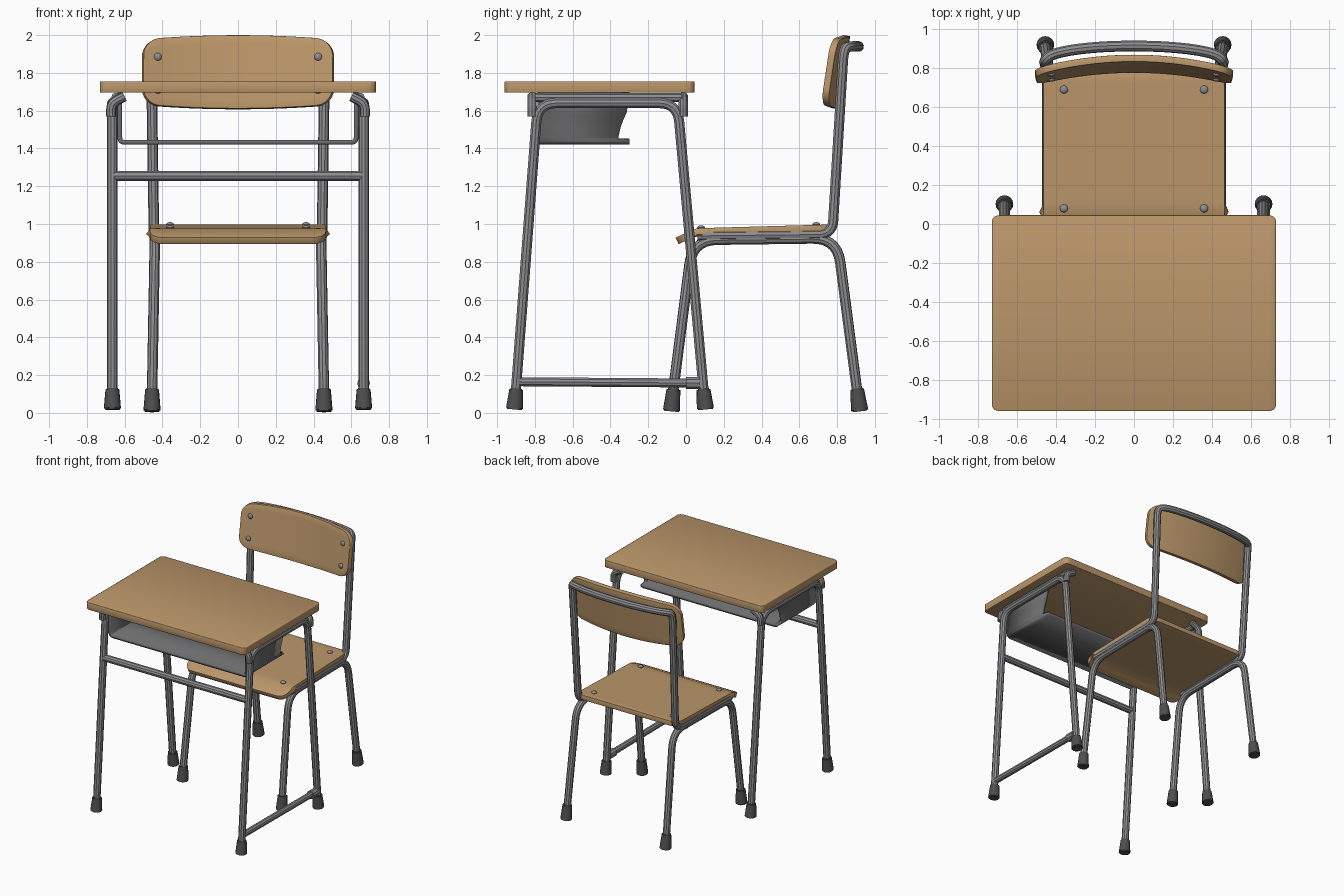
import bpy, bmesh, math
from mathutils import Vector

if "Cube" in bpy.data.objects:
    bpy.data.objects.remove(bpy.data.objects["Cube"], do_unlink=True)


def material(name, rgb, rough=0.5):
    m = bpy.data.materials.new(name)
    m.use_nodes = True
    m.diffuse_color = (*rgb, 1)
    bsdf = m.node_tree.nodes["Principled BSDF"]
    bsdf.inputs["Base Color"].default_value = (*rgb, 1)
    bsdf.inputs["Roughness"].default_value = rough
    return m


WOOD = material("light wood", (0.50, 0.31, 0.145))
STEEL = material("grey steel", (0.27, 0.265, 0.275))
TRAY = material("dark tray grey", (0.15, 0.15, 0.155))
RUBBER = material("black rubber", (0.075, 0.075, 0.077))
SIDES = (("left", 1), ("right", -1))


def activate(ob):
    bpy.ops.object.select_all(action="DESELECT")
    ob.select_set(True)
    bpy.context.view_layer.objects.active = ob


def finish(name, bm, mat):
    me = bpy.data.meshes.new(name)
    bm.to_mesh(me)
    bm.free()
    ob = bpy.data.objects.new(name, me)
    bpy.context.collection.objects.link(ob)
    me.materials.append(mat)
    activate(ob)
    bpy.ops.object.shade_smooth_by_angle(angle=math.radians(35))
    return ob


def fillet(points, r, steps=7):
    """Round the inner corners of a path."""
    pts = [Vector(p) for p in points]
    out = [pts[0]]
    for a, b, c in zip(pts, pts[1:], pts[2:]):
        p = b + (a - b).normalized() * min(r, (a - b).length * 0.49)
        q = b + (c - b).normalized() * min(r, (c - b).length * 0.49)
        for i in range(steps + 1):
            t = i / steps
            out.append(p * (1 - t) ** 2 + b * 2 * t * (1 - t) + q * t * t)
    return out + [pts[-1]]


def tube(name, points, radius=0.028, bend=0.1):
    cu = bpy.data.curves.new(name, "CURVE")
    cu.dimensions = "3D"
    cu.bevel_depth = radius
    cu.bevel_resolution = 3
    cu.use_fill_caps = True
    path = fillet(points, bend)
    sp = cu.splines.new("POLY")
    sp.points.add(len(path) - 1)
    for p, co in zip(sp.points, path):
        p.co = (*co, 1)
    ob = bpy.data.objects.new(name, cu)
    bpy.context.collection.objects.link(ob)
    cu.materials.append(STEEL)
    activate(ob)
    bpy.ops.object.convert(target="MESH")
    bpy.ops.object.shade_smooth_by_angle(angle=math.radians(35))
    return ob


def grid(name, rows, mat, thickness, bevel=0):
    """Skin rows of points into a sheet and thicken it behind its face."""
    bm = bmesh.new()
    vs = [[bm.verts.new(p) for p in row] for row in rows]
    for a, b in zip(vs, vs[1:]):
        for i in range(len(a) - 1):
            bm.faces.new((a[i], b[i], b[i + 1], a[i + 1]))
    ob = finish(name, bm, mat)
    sol = ob.modifiers.new("thickness", "SOLIDIFY")
    sol.thickness = thickness
    sol.offset = -1
    if bevel:
        bev = ob.modifiers.new("soft edge", "BEVEL")
        bev.width = bevel
        bev.segments = 2
        bev.limit_method = "ANGLE"
        bev.angle_limit = math.radians(50)
    return ob


def panel(name, half, lo, hi, r, place, thickness, cols=32, n=8, crown=0):
    """Round-cornered panel; place(u, v) bends it into position."""
    rows = []
    for i in range(cols + 1):
        u = -half * math.cos(math.pi * i / cols)
        over = max(0, abs(u) - (half - r))
        inset = r - math.sqrt(max(0, r * r - over * over))
        inset += crown * (u / half) ** 2
        a, b = lo + inset, hi - inset
        rows.append([place(u, a + (b - a) * j / n) for j in range(n + 1)])
    return grid(name, rows, WOOD, thickness, 0.006)


def foot(name, top, bottom):
    top, bottom = Vector(top), Vector(bottom)
    axis = top - bottom
    bm = bmesh.new()
    bmesh.ops.create_cone(bm, cap_ends=True, segments=16, radius1=0.046,
                          radius2=0.036, depth=axis.length)
    bmesh.ops.bevel(bm, geom=[e for e in bm.edges if abs(e.verts[0].co.z - e.verts[1].co.z) < 1e-4],
                    offset=0.006, segments=2, affect="EDGES")
    bm.transform(axis.to_track_quat("Z", "Y").to_matrix().to_4x4())
    bmesh.ops.translate(bm, verts=bm.verts, vec=(top + bottom) / 2)
    finish(name, bm, RUBBER)


def screw(name, at, flat):
    bm = bmesh.new()
    bmesh.ops.create_uvsphere(bm, u_segments=12, v_segments=8, radius=0.021)
    bmesh.ops.scale(bm, verts=bm.verts, vec=flat)
    bmesh.ops.translate(bm, verts=bm.verts, vec=at)
    finish(name, bm, STEEL)


# Desk top
panel("desk_top", 0.73, -0.96, 0.045, 0.035, lambda u, v: (u, v, 1.755), 0.06, n=1)

# Desk side frames, feet and top brackets
for side, s in SIDES:
    x = 0.665 * s
    tube(f"{side}_desk_frame", [(x, -0.902, 0.1), (x, -0.785, 1.64), (x, -0.045, 1.64), (x, 0.095, 0.1)])
    foot(f"{side}_desk_front_foot", (x, -0.898, 0.13), (x, -0.908, 0.018))
    foot(f"{side}_desk_rear_foot", (x, 0.092, 0.13), (x, 0.103, 0.018))
    tube(f"{side}_desk_top_rail", [(0.645 * s, -0.80, 1.67), (0.645 * s, -0.02, 1.67)], 0.026)
    for end, y in (("front", -0.815), ("rear", -0.015)):
        tube(f"{side}_{end}_bracket", [(0.672 * s, y, 1.57), (0.672 * s, y, 1.64), (0.60 * s, y, 1.675)], 0.026, 0.05)

# Desk cross bar and the single foot rail
tube("desk_cross_bar", [(-0.66, -0.815, 1.255), (0.66, -0.815, 1.255)])
tube("desk_foot_rail", [(0.665, -0.89, 0.165), (0.665, 0.07, 0.158)], 0.025)
tube("foot_rail_socket", [(0.665, 0.0, 0.158), (0.665, 0.075, 0.158)], 0.034)

# Book tray: bent sheet with cut-back side walls
section = fillet([(-0.638, 0, 1.695), (-0.638, 0, 1.55), (-0.638, 0, 1.42),
                  (0.638, 0, 1.42), (0.638, 0, 1.55), (0.638, 0, 1.695)], 0.04, 5)


def tray_back(z):
    return -0.30 if z < 1.435 else -0.36 + 0.06 * min(1, (z - 1.435) / 0.18) ** 1.7


# Outer skin runs rear to front so its face points away from the books
grid("book_tray", [[(p.x, y, p.z) for y in (tray_back(p.z), -0.785)] for p in section], TRAY, 0.025)


# Chair seat with a front edge that rolls down
def seat_place(u, v):
    drop = 0.5 * max(0, 0.06 - v) ** 1.1
    return (u, v, 0.976 + 0.028 * v - drop)


panel("seat", 0.465, -0.055, 0.78, 0.07, seat_place, 0.038, n=16)


# Chair backrest, bowed and leaning back
def back_place(u, v):
    lean = 0.15 * (v - 1.61)
    return (u, 0.775 + lean - 0.065 * (u / 0.5) ** 2, v)


panel("backrest", 0.5, 1.612, 2.0, 0.085, back_place, 0.036, crown=0.022)

# Chair legs and feet
for side, s in SIDES:
    x, xf = 0.44 * s, 0.455 * s
    tube(f"{side}_chair_legs", [(xf, -0.07, 0.1), (x, 0.035, 0.915), (x, 0.80, 0.925), (xf, 0.908, 0.1)], bend=0.13)
    foot(f"{side}_chair_front_foot", (xf, -0.066, 0.13), (xf, -0.077, 0.008))
    foot(f"{side}_chair_rear_foot", (xf, 0.905, 0.13), (xf, 0.92, 0.008))

# Back support: one tube from seat rail to seat rail, bowed across the top
arch = [(0.465 * math.cos(a), 0.84 + 0.075 * math.sin(a), 1.94)
        for a in [math.pi * i / 8 for i in range(1, 8)]]
post = [(0.445, 0.06, 0.937), (0.445, 0.775, 0.945), (0.46, 0.835, 1.93)]
tube("chair_back_support", post + arch + [(-x, y, z) for x, y, z in reversed(post)], bend=0.075)

# Screw heads
for side, s in SIDES:
    for end, y in (("front", 0.08), ("rear", 0.69)):
        screw(f"{side}_{end}_seat_screw", (0.36 * s, y, seat_place(0, y)[2] + 0.002), (1, 1, 0.6))
    for level, z in (("lower", 1.71), ("upper", 1.885)):
        screw(f"{side}_{level}_back_screw", back_place(0.425 * s, z), (1, 0.6, 1))
